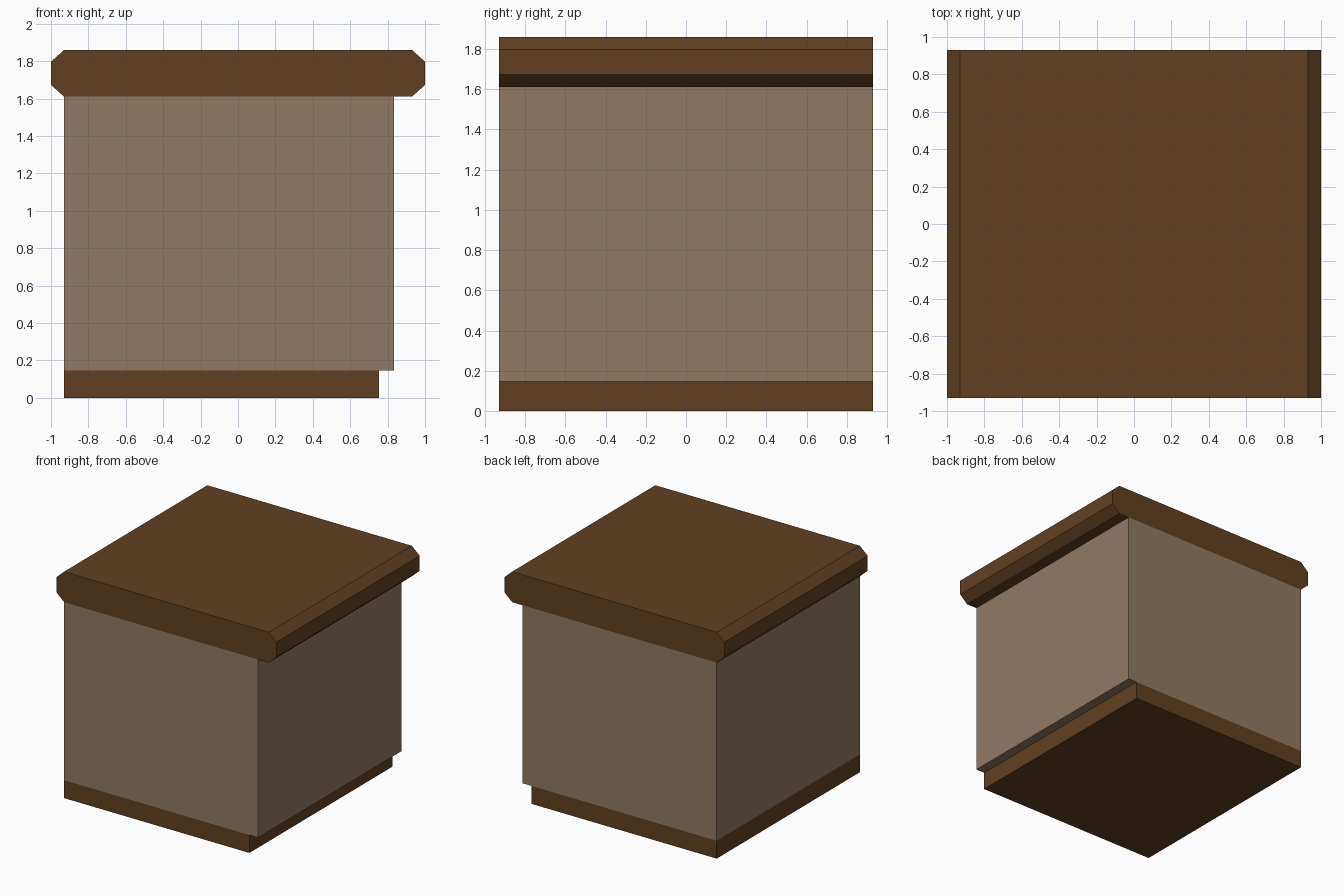
import bpy, bmesh

if "Cube" in bpy.data.objects:
    bpy.data.objects.remove(bpy.data.objects["Cube"])


def material(name, color):
    m = bpy.data.materials.new(name)
    m.diffuse_color = (*color, 1.0)
    m.use_nodes = True
    m.node_tree.nodes["Principled BSDF"].inputs["Base Color"].default_value = m.diffuse_color
    return m


brown = material("dark_wood", (0.119, 0.0513, 0.0152))
beige = material("pale_panel", (0.283, 0.195, 0.125))

HALF_DEPTH = 0.93


def extrude_profile(name, points, mat):
    """Extrude an x-z outline along y through the full depth."""
    bm = bmesh.new()
    face = bm.faces.new([bm.verts.new((x, -HALF_DEPTH, z)) for x, z in points])
    result = bmesh.ops.extrude_face_region(bm, geom=[face])
    moved = [v for v in result["geom"] if isinstance(v, bmesh.types.BMVert)]
    bmesh.ops.translate(bm, verts=moved, vec=(0, 2 * HALF_DEPTH, 0))
    bmesh.ops.recalc_face_normals(bm, faces=bm.faces)
    mesh = bpy.data.meshes.new(name)
    bm.to_mesh(mesh)
    bm.free()
    mesh.materials.append(mat)
    obj = bpy.data.objects.new(name, mesh)
    bpy.context.collection.objects.link(obj)
    return obj


def rect(x0, x1, z0, z1):
    return [(x0, z0), (x1, z0), (x1, z1), (x0, z1)]


# Recessed plinth, flush at the back edge (-x)
extrude_profile("plinth", rect(-0.93, 0.755, 0.0, 0.147), brown)

# Cabinet body
extrude_profile("cabinet_body", rect(-0.93, 0.835, 0.147, 1.61), beige)

# Countertop with chamfered long edges, mirrored left and right
right_edge = [(0.93, 1.61), (1.0, 1.673), (1.0, 1.797), (0.93, 1.86)]
left_edge = [(-x, z) for x, z in reversed(right_edge)]
extrude_profile("countertop", right_edge + left_edge, brown)
